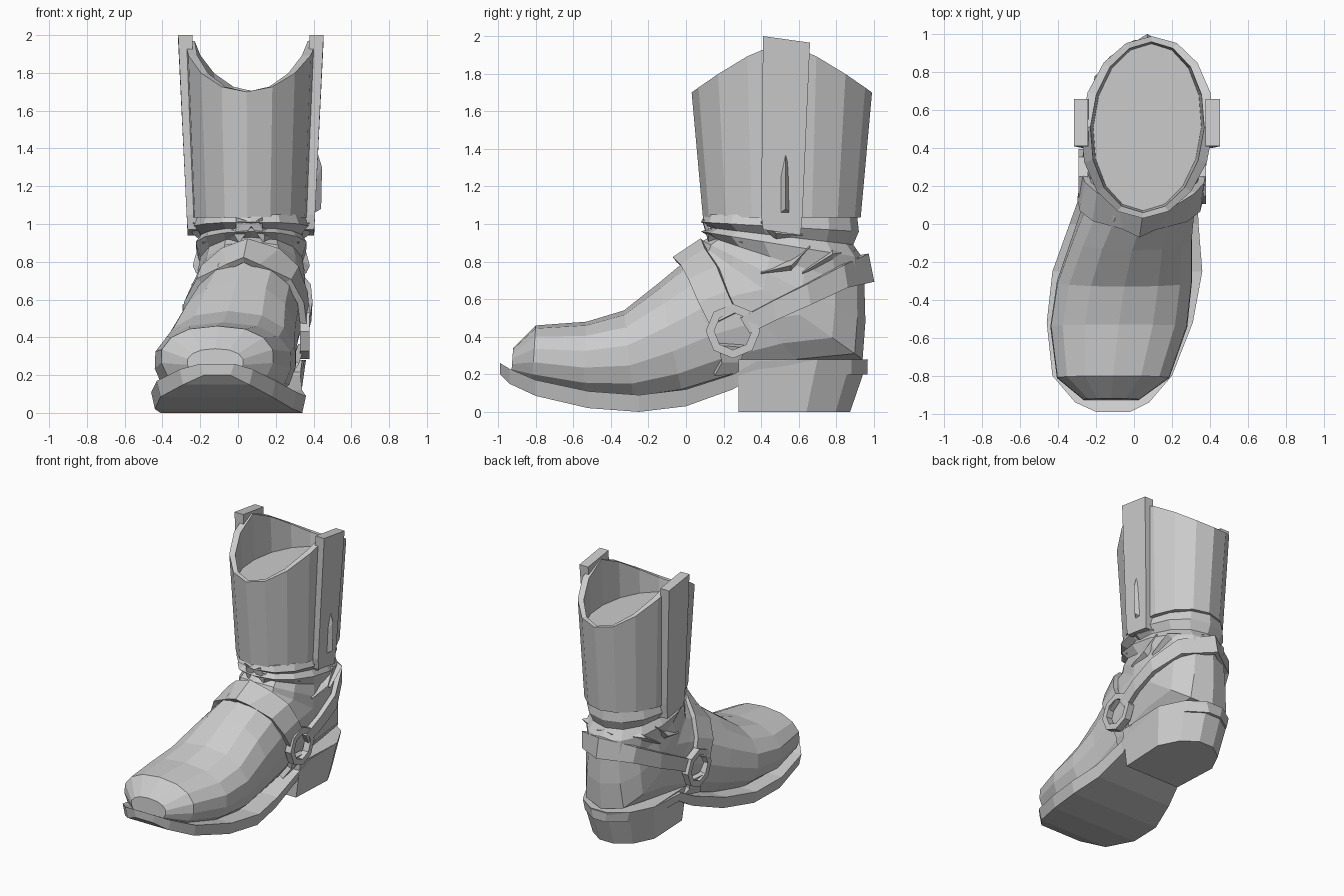
import bpy, bmesh
from math import sin, cos, pi
from mathutils import Vector
from mathutils.bvhtree import BVHTree

if "Cube" in bpy.data.objects:
    bpy.data.objects.remove(bpy.data.objects["Cube"])


def loft(name, rings, closed=True, caps=True, solid=0):
    """Skin a list of equal-length point rings with flat quads."""
    bm = bmesh.new()
    vs = [[bm.verts.new(p) for p in r] for r in rings]
    n = len(vs[0])
    for a, b in zip(vs, vs[1:]):
        for i in range(n if closed else n - 1):
            j = (i + 1) % n
            bm.faces.new((a[i], a[j], b[j], b[i]))
    if closed and caps:
        bm.faces.new(vs[0][::-1])
        bm.faces.new(vs[-1])
    bmesh.ops.recalc_face_normals(bm, faces=bm.faces)
    me = bpy.data.meshes.new(name)
    bm.to_mesh(me)
    bm.free()
    ob = bpy.data.objects.new(name, me)
    bpy.context.collection.objects.link(ob)
    if solid:
        m = ob.modifiers.new("thickness", 'SOLIDIFY')
        m.thickness, m.offset = solid, 0
    return ob


# Foot upper: fan of sections from the toe, turning round the heel to the ankle
# (front y, z), (back y, z), centre x, half width, lower squareness
sections = [
    ((-.92, .34), (-.93, .20), -.12, .15, .6),
    ((-.80, .46), (-.82, .14), -.11, .30, .5),
    ((-.53, .48), (-.55, .08), -.08, .365, .45),
    ((-.33, .54), (-.28, .06), -.05, .36, .45),
    ((-.14, .69), (-.02, .09), -.01, .32, .5),
    ((-.02, .79), (.22, .16), .03, .295, .5),
    ((.05, .86), (.62, .25), .06, .29, .55),
    ((.08, .89), (.94, .28), .07, .29, .7),
    ((.09, .91), (.955, .48), .07, .29, .85),
    ((.13, .93), (.95, .66), .07, .275, .9),
    ((.08, .96), (.94, .82), .07, .30, .9),
    ((.13, .98), (.89, .89), .07, .27, .9),
    ((.08, 1.01), (.92, .96), .07, .31, .9),
    ((.10, 1.05), (.91, 1.05), .07, .29, .95),
]
N = 14
rings = []
for (ay, az), (by, bz), cx, w, e in sections:
    ring = []
    for i in range(N):
        t = 2 * pi * i / N
        s, f = sin(t), (1 + cos(t)) / 2
        x = abs(s) ** (e if cos(t) < 0 else .85) * w * (1 if s > 0 else -1)
        ring.append((cx + x, by + (ay - by) * f, bz + (az - bz) * f))
    rings.append(ring)
foot = loft("foot_upper", rings)
bm = bmesh.new()
bm.from_mesh(foot.data)
tree = BVHTree.FromBMesh(bm)
bm.free()

# Sole with welt: y, top z, bottom z, left x, right x
stations = [
    (-.99, .26, .20, -.20, -.02), (-.94, .23, .15, -.31, .08),
    (-.80, .17, .085, -.43, .20), (-.52, .11, .02, -.46, .31),
    (-.25, .09, 0, -.43, .36), (0, .12, .03, -.34, .34),
    (.25, .20, .12, -.25, .33), (.38, .27, .2, -.23, .35),
    (.70, .28, .2, -.22, .36), (.88, .28, .2, -.13, .27),
    (.965, .28, .2, 0, .14)]
loft("sole", [[(l, y, t), (r, y, t), (r - .02, y, b), (l + .02, y, b)]
              for y, t, b, l, r in stations])

# Heel block, tapering downward
half = [(.27, .28), (.29, .70), (.2, .88), (.07, .97)]
outline = half + [(-x, y) for x, y in half[::-1]]
loft("heel", [[(.07 + x * k, .28 + (y - .28) * ky, z) for x, y in outline]
              for z, k, ky in ((0, .86, .86), (.28, 1, 1))])


# Shaft: hollow tube with dipped front and back rim, closed by an inner floor
def shaft_ring(rx, ry, z=None, n=16):
    out = []
    for i in range(n):
        t = 2 * pi * i / n
        y = -ry * cos(t)
        zz = z or 1.97 - .27 * abs(cos(t)) ** 1.3
        out.append((.07 + rx * sin(t) + .05 * y, .51 + y, zz))
    return out


loft("shaft", [shaft_ring(.315, .42, 1.035), shaft_ring(.35, .48),
               shaft_ring(.30, .45), shaft_ring(.285, .44, 1.62)])

# Side pull straps on the shaft
for name, s in (("right", 1), ("left", -1)):
    def bar(y0, y1, z0, z1, inner, outer):
        return [(.068 + s * x, y, z) for x, y, z in
                ((inner, y0, z0), (outer, y0, z0), (outer, y1, z1), (inner, y1, z1))]
    loft(name + "_pull_strap", [bar(.41, .61, .97, .94, .27, .335),
                                bar(.40, .62, 1.05, 1.05, .28, .34),
                                bar(.41, .66, 2.0, 1.965, .31, .385)])
# Crumpled tab low on the right pull strap
loft("pull_tab", [[(.39, .49, 1.05), (.44, .53, 1.08), (.39, .56, 1.05)],
                  [(.39, .48, 1.2), (.445, .53, 1.3), (.39, .56, 1.18)],
                  [(.40, .51, 1.40), (.42, .53, 1.38), (.40, .55, 1.36)]])


# Harness straps and rings laid on the foot surface
def on_foot(y, z, s, lift=.025):
    hit = tree.ray_cast(Vector((s * 2, y, z)), Vector((-s, 0, 0)))[0]
    return ((hit.x if hit else .06 + s * .09) + s * lift, y, z)


def strap(name, pairs, s, middle=None):
    """Strip through pairs of (y, z) edge points, on one side or over both."""
    def side(sg):
        return [[on_foot(*a, sg), on_foot(*b, sg)] for a, b in pairs]
    rows = side(s)
    if middle:
        rows += [middle] + side(-s)[::-1]
    loft(name, rows, closed=False, solid=.035)


strap("instep_strap", [((.13, .46), (.27, .53)), ((.07, .58), (.22, .64)),
                       ((.02, .70), (.17, .77)), ((-.02, .775), (.11, .86))],
      1, [(.03, -.06, .81), (.05, .09, .91)])
strap("heel_strap", [((.29, .50), (.34, .42)), ((.46, .59), (.48, .49)),
                     ((.64, .68), (.66, .57)), ((.83, .78), (.85, .66))],
      1, [(.07, .955, .84), (.07, .985, .69)])
for name, s in (("right", 1), ("left", -1)):
    strap(name + "_sole_strap", [((.17, .36), (.31, .35)), ((.19, .27), (.29, .27)),
                                 ((.15, .20), (.31, .22))], s)
    # Octagonal harness ring
    cross = [(.10, -.015), (.10, .035), (.145, .035), (.145, -.015)]
    bx = on_foot(.25, .43, s, .015)[0]
    rs = [[(bx + s * d, .25 + r * cos(k * pi / 4), .43 + r * sin(k * pi / 4))
           for r, d in cross] for k in range(8)]
    loft(name + "_harness_ring", rs + rs[:1], caps=False)

# Ankle folds: angular creases under the shaft
folds = [((.09, 1.02), (.12, .94), (.30, .90)), ((.40, .74), (.56, .78), (.66, .88)),
         ((.62, .74), (.78, .84), (.90, .86)), ((.40, 1.01), (.48, .95), (.62, .94))]
for i, f in enumerate(folds):
    for name, s in (("right", 1), ("left", -1)):
        rows = []
        for k, (y, z) in enumerate(f):
            h = (.015, .04, .015)[k]
            rows.append([on_foot(y, z + h, s, -.02), on_foot(y, z, s, h),
                         on_foot(y, z - h, s, -.02)])
        loft(f"{name}_ankle_fold_{i}", rows)
